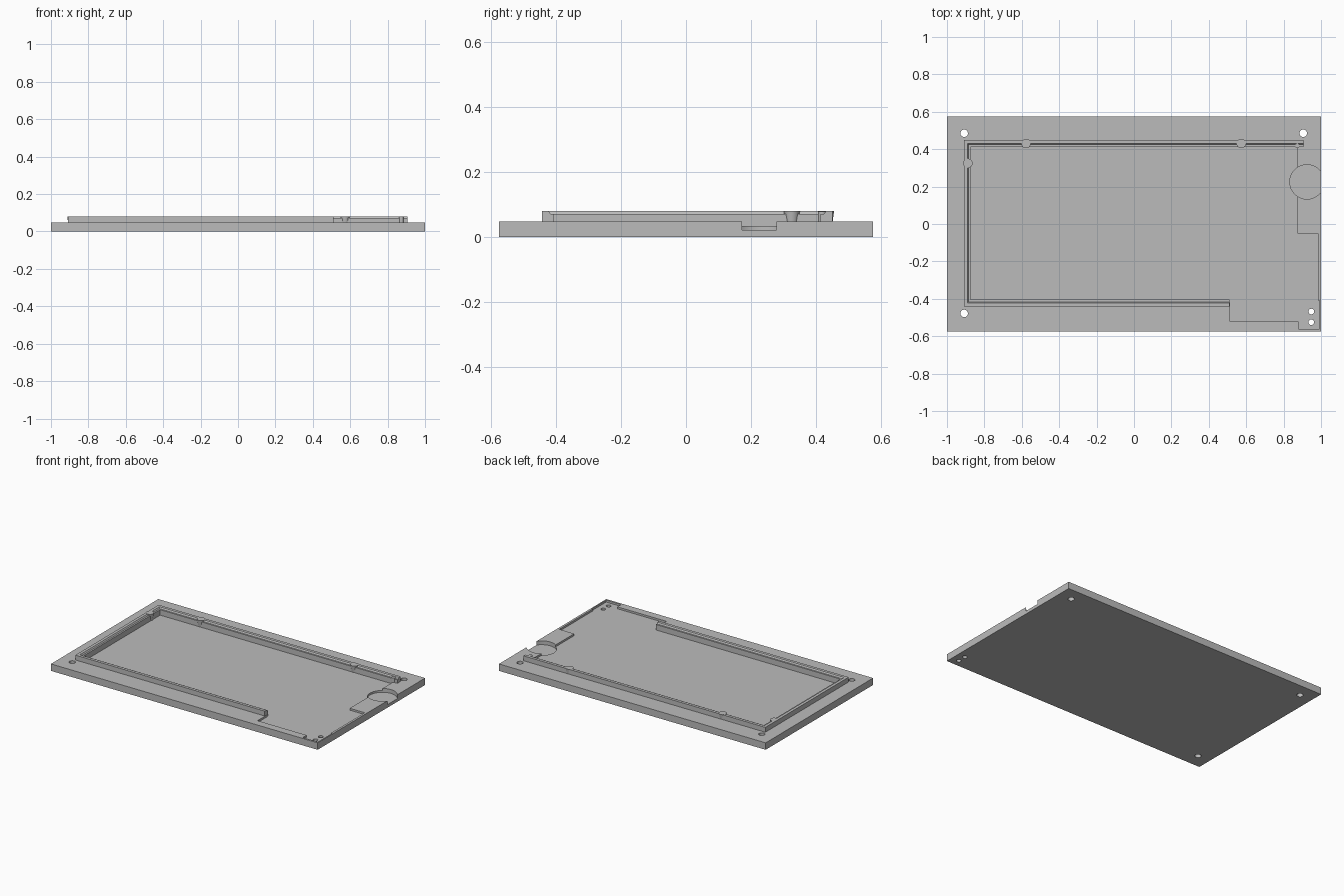
import bpy, bmesh

TOP, FLOOR, RIM = 0.047, 0.034, 0.08

if "Cube" in bpy.data.objects:
    bpy.data.objects.remove(bpy.data.objects["Cube"])

grey = bpy.data.materials.new("plain grey")
grey.use_nodes = True
grey.diffuse_color = (0.5, 0.5, 0.5, 1)
grey.node_tree.nodes["Principled BSDF"].inputs["Base Color"].default_value = (0.5, 0.5, 0.5, 1)


def finish(name, bm):
    bmesh.ops.recalc_face_normals(bm, faces=bm.faces)
    mesh = bpy.data.meshes.new(name)
    bm.to_mesh(mesh)
    bm.free()
    mesh.materials.append(grey)
    obj = bpy.data.objects.new(name, mesh)
    bpy.context.collection.objects.link(obj)
    return obj


def prism(name, outline, low, high):
    bm = bmesh.new()
    base = bm.faces.new([bm.verts.new((x, y, low)) for x, y in outline])
    top = bmesh.ops.extrude_face_region(bm, geom=[base])["geom"]
    for v in top:
        if isinstance(v, bmesh.types.BMVert):
            v.co.z = high
    return finish(name, bm)


def cone(name, x, y, r_low, r_high, low, high, sides=32):
    bm = bmesh.new()
    bmesh.ops.create_cone(bm, cap_ends=True, segments=sides, radius1=r_low,
                          radius2=r_high, depth=high - low)
    bmesh.ops.translate(bm, verts=bm.verts, vec=(x, y, (low + high) / 2))
    return finish(name, bm)


def cut(target, cutter):
    mod = target.modifiers.new("cut", "BOOLEAN")
    mod.operation, mod.solver, mod.object = "DIFFERENCE", "EXACT", cutter
    bpy.context.view_layer.objects.active = target
    bpy.ops.object.modifier_apply(modifier=mod.name)
    bpy.data.objects.remove(cutter)


def smooth(obj):
    bpy.ops.object.select_all(action="DESELECT")
    obj.select_set(True)
    bpy.context.view_layer.objects.active = obj
    bpy.ops.object.shade_smooth_by_angle()


# Base plate
plate = prism("base_plate", [(-1, -0.575), (1, -0.575), (1, 0.575), (-1, 0.575)], 0, TOP)

# Shallow stepped pocket
pocket = [(-0.89, 0.43), (0.873, 0.43), (0.873, -0.05), (0.985, -0.05),
          (0.985, -0.41), (0.992, -0.41), (0.992, -0.562), (0.88, -0.562),
          (0.88, -0.522), (0.512, -0.522), (0.512, -0.42), (-0.89, -0.42)]
cut(plate, prism("pocket_cutter", pocket, FLOOR, 0.2))

# Round finger notch open to the side
cut(plate, cone("notch_cutter", 0.925, 0.225, 0.092, 0.092, 0.021, 0.2, 64))

# Screw holes
for x, y, r in [(-0.908, 0.485, 0.02), (0.905, 0.485, 0.02), (-0.908, -0.478, 0.02),
                (0.948, -0.468, 0.015), (0.948, -0.525, 0.015)]:
    cut(plate, cone("hole_cutter", x, y, r, r, -0.1, 0.2))
smooth(plate)

# Raised rim on three sides, swept from a stepped profile
profile = [(0, 0.03), (0, RIM), (0.02, RIM), (0.026, 0.071), (0.037, 0.071), (0.037, 0.03)]
bm = bmesh.new()
rows = []
for d, z in profile:
    path = [(0.905, 0.45 - d), (-0.91 + d, 0.45 - d), (-0.91 + d, -0.442 + d), (0.51, -0.442 + d)]
    rows.append([bm.verts.new((x, y, z)) for x, y in path])
for a, b in zip(rows, rows[1:] + rows[:1]):
    for i in range(3):
        bm.faces.new((a[i], a[i + 1], b[i + 1], b[i]))
for end in (0, -1):
    bm.faces.new([row[end] for row in rows])
finish("raised_rim", bm)

# Tapered snap pegs on the rim
for name, x, y in [("back_peg_right", -0.577, 0.43), ("back_peg_left", 0.573, 0.43),
                   ("side_peg", -0.888, 0.325)]:
    smooth(cone(name, x, y, 0.018, 0.025, FLOOR - 0.004, RIM + 0.0005))

# Small round post at the open end of the rim
smooth(cone("end_post", 0.873, 0.418, 0.012, 0.012, FLOOR - 0.004, RIM - 0.001))
